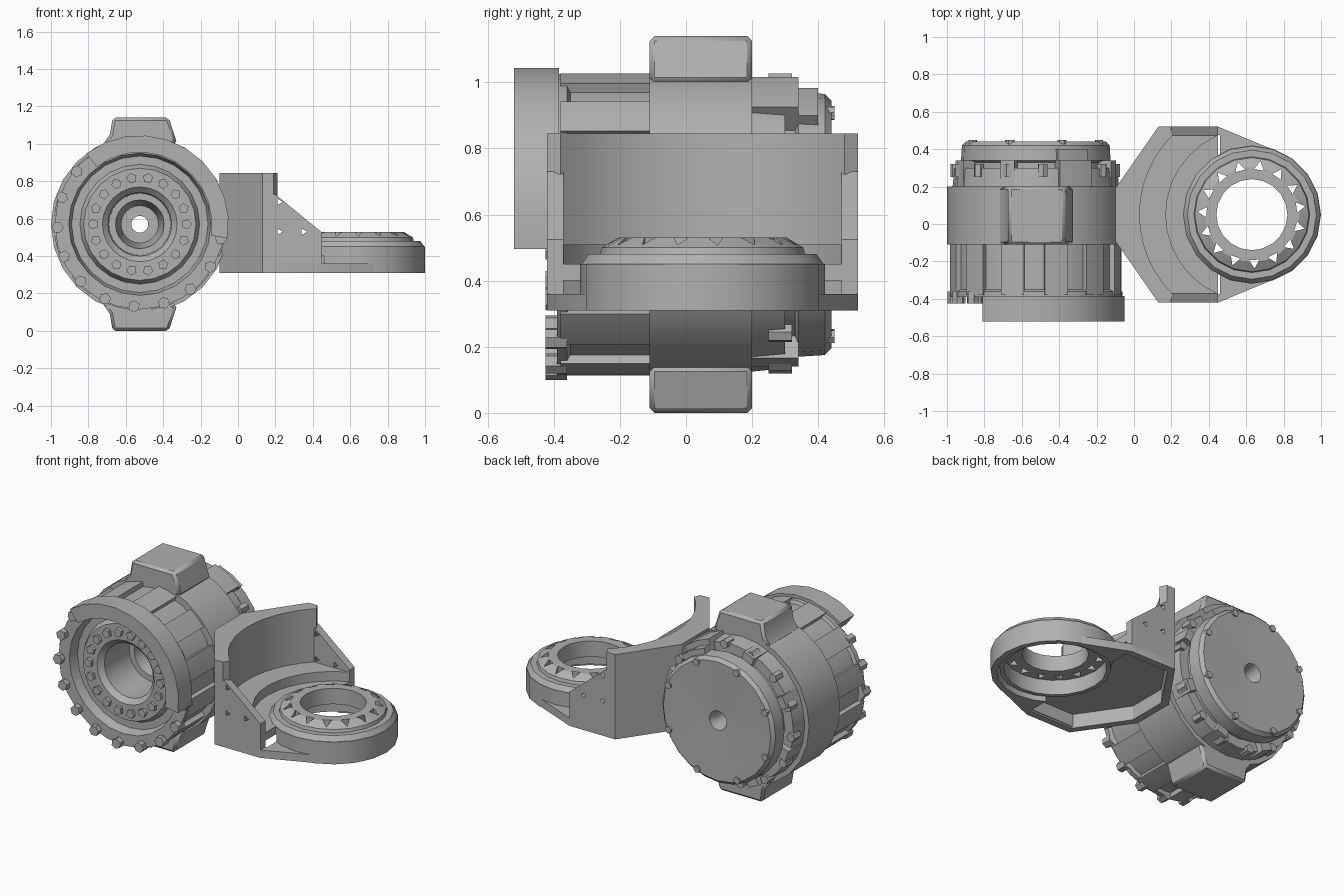
import bpy, bmesh, math
from math import cos, sin, radians

cube = bpy.data.objects.get("Cube")
if cube:
    bpy.data.objects.remove(cube)

grey = bpy.data.materials.new("machined grey")
grey.use_nodes = True
GREY = (0.44, 0.44, 0.44, 1)
grey.diffuse_color = GREY
grey.node_tree.nodes["Principled BSDF"].inputs["Base Color"].default_value = GREY

MX, MZ = -0.525, 0.57      # motor axis, runs along y
RX, RY = 0.63, 0.05        # mounting ring axis, runs along z


def finish(name, bm):
    bmesh.ops.recalc_face_normals(bm, faces=bm.faces)
    me = bpy.data.meshes.new(name)
    bm.to_mesh(me)
    bm.free()
    me.materials.append(grey)
    ob = bpy.data.objects.new(name, me)
    bpy.context.scene.collection.objects.link(ob)
    return ob


def add_prism(bm, pts, axis, lo, hi):
    put = (lambda a, b, h: (a, h, b)) if axis == "y" else (lambda a, b, h: (a, b, h))
    low = [bm.verts.new(put(a, b, lo)) for a, b in pts]
    high = [bm.verts.new(put(a, b, hi)) for a, b in pts]
    bm.faces.new(low)
    bm.faces.new(high)
    for i in range(len(pts)):
        j = (i + 1) % len(pts)
        bm.faces.new((low[i], low[j], high[j], high[i]))


def prisms(name, outlines, axis, lo, hi):
    bm = bmesh.new()
    for pts in outlines:
        add_prism(bm, pts, axis, lo, hi)
    return finish(name, bm)


def lathe(name, profile, axis, centre, n):
    bm = bmesh.new()
    rings = []
    for k in range(n):
        t = 2 * math.pi * k / n
        ring = []
        for r, h in profile:
            a, b = centre[0] + r * cos(t), centre[1] + r * sin(t)
            ring.append(bm.verts.new((a, h, b) if axis == "y" else (a, b, h)))
        rings.append(ring)
    m = len(profile)
    for k in range(n):
        p, q = rings[k], rings[(k + 1) % n]
        for i in range(m):
            j = (i + 1) % m
            bm.faces.new((p[i], p[j], q[j], q[i]))
    return finish(name, bm)


def arc(cx, cy, r, a0, a1, n):
    return [(cx + r * cos(radians(a0 + (a1 - a0) * i / n)),
             cy + r * sin(radians(a0 + (a1 - a0) * i / n))) for i in range(n + 1)]


def sector(r0, r1, a0, a1, n):
    return arc(MX, MZ, r1, a0, a1, n) + arc(MX, MZ, r0, a1, a0, n)


def polygon(cx, cy, r, sides, turn=0):
    return arc(cx, cy, r, turn, turn + 360, sides)[:-1]


def bolt_ring(cx, cy, r, size, sides, angles):
    return [polygon(cx + r * cos(radians(a)), cy + r * sin(radians(a)), size, sides, a)
            for a in angles]


def cut(ob, cutter):
    mod = ob.modifiers.new("cut", "BOOLEAN")
    mod.operation = "DIFFERENCE"
    mod.solver = "EXACT"
    mod.object = cutter
    dg = bpy.context.evaluated_depsgraph_get()
    ob_mesh = bpy.data.meshes.new_from_object(ob.evaluated_get(dg))
    ob.modifiers.clear()
    ob.data = ob_mesh
    bpy.data.objects.remove(cutter)


# Motor housing: back cap, bolt ring, centre band, drum, then the stepped bore
lathe("motor_housing", [
    (0.045, 0.38), (0.06, 0.43), (0.375, 0.44), (0.395, 0.42), (0.40, 0.34),
    (0.375, 0.33), (0.375, 0.30), (0.435, 0.30), (0.445, 0.20),
    (0.475, 0.20), (0.475, -0.11), (0.435, -0.11), (0.435, -0.35), (0.455, -0.36),
    (0.455, -0.39), (0.38, -0.39), (0.365, -0.33), (0.32, -0.33), (0.30, -0.37),
    (0.20, -0.37), (0.17, -0.34), (0.165, -0.10), (0.13, -0.10), (0.10, 0.10),
    (0.045, 0.10)], "y", (MX, MZ), 24)

# Ribs around the drum and the back, and the partial front flange
prisms("drum_ribs", [sector(0.42, 0.46, a, a + 16, 2) for a in range(8, 360, 30)],
       "y", -0.38, -0.11)
prisms("front_flange", [sector(0.385, 0.475, -9, 127, 10)], "y", -0.52, -0.385)
prisms("back_clamps", [sector(0.36, 0.445, a, a + 10, 1) for a in range(15, 360, 45)],
       "y", 0.19, 0.34)
prisms("back_block", [sector(0.36, 0.465, 50, 74, 2)], "y", 0.19, 0.34)
prisms("back_block_step", [sector(0.36, 0.43, 50, 74, 2)], "y", 0.33, 0.40)

# Fasteners
prisms("front_bolts", bolt_ring(MX, MZ, 0.44, 0.032, 6, range(140, 351, 21)),
       "y", -0.425, -0.36)
prisms("inner_bolts", bolt_ring(MX, MZ, 0.25, 0.028, 5, range(0, 360, 20)),
       "y", -0.39, -0.36)
prisms("back_bolts", bolt_ring(MX, MZ, 0.43, 0.028, 6, range(10, 360, 25)),
       "y", 0.25, 0.32)
prisms("cap_bolts", bolt_ring(MX, MZ, 0.365, 0.022, 6, range(22, 360, 45)),
       "y", 0.42, 0.45)

# Mounting lugs above and below the centre band, with bevelled edges
lug = [(-0.20, 0.42), (-0.16, 0.48), (-0.145, 0.57), (0.155, 0.57), (0.20, 0.43)]
for name, s in (("top_lug", 1), ("bottom_lug", -1)):
    ob = prisms(name, [[(MX + a, MZ + s * b) for a, b in lug]], "y", -0.11, 0.20)
    bev = ob.modifiers.new("bevel", "BEVEL")
    bev.width = 0.015
    bev.segments = 1


def mirrored(side, tip=()):
    """Closed plan outline from one side, an optional tip, and the other side."""
    return ([(x, RY - y) for x, y in side] + list(tip)
            + [(x, RY + y) for x, y in reversed(side)])


# Bracket base: thin flange, taller back part and round end, hollow underneath
corner = [(-0.10, 0.14), (0.13, 0.47), (0.45, 0.47)]
inner = [(-0.055, 0.125), (0.15, 0.425), (0.46, 0.425)]
for name, outline, top in (
        ("base_flange", mirrored(corner, arc(RX, RY, 0.365, -65, 65, 10)), 0.36),
        ("base_back", mirrored(corner), 0.45),
        ("base_round", polygon(RX, RY, 0.37, 20), 0.45)):
    ob = prisms(name, [outline], "z", 0.31, top)
    cut(ob, prisms("cavity_cutter", [mirrored(inner)], "z", 0.25, 0.40))
    cut(ob, prisms("round_cutter", [polygon(RX, RY, 0.335, 20)], "z", 0.25, 0.405))
    cut(ob, prisms("ring_cutter", [polygon(RX, RY, 0.305, 20)], "z", 0.2, 0.6))

# Curved wall and the shelf at its foot
half = math.degrees(math.asin(0.43 / 0.60))
prisms("bracket_wall", [
    [(0.19, RY + 0.47), (0.13, RY + 0.47), (-0.10, RY + 0.14), (-0.10, RY - 0.14),
     (0.13, RY - 0.47), (0.19, RY - 0.47)]
    + arc(RX, RY, 0.60, 180 + half, 180 - half, 12)], "z", 0.41, 0.845)
prisms("wall_shelf", [arc(RX, RY, 0.46, 114, 246, 12)
                      + arc(RX, RY, 0.62, 180 + half, 180 - half, 12)], "z", 0.42, 0.51)

# Sloped cheeks at both ends of the wall
cheek = [(0.13, 0.32), (0.17, 0.73), (0.20, 0.73), (0.45, 0.525), (0.45, 0.32)]
for name, lo in (("back_cheek", RY + 0.42), ("front_cheek", RY - 0.47)):
    ob = prisms(name, [cheek], "y", lo, lo + 0.05)
    holes = [polygon(x, z, 0.02, 3) for x, z in ((0.22, 0.69), (0.22, 0.53), (0.35, 0.53))]
    cut(ob, prisms("cheek_cutter", holes, "y", -1, 1))

# Mounting ring with its hanging tube and a circle of notched holes
ring = lathe("mounting_ring", [
    (0.19, 0.53), (0.255, 0.53), (0.305, 0.50), (0.31, 0.48), (0.345, 0.48),
    (0.37, 0.445), (0.365, 0.41), (0.32, 0.41), (0.32, 0.335), (0.295, 0.335),
    (0.295, 0.43), (0.19, 0.43)], "z", (RX, RY), 20)
cut(ring, prisms("hole_cutter", bolt_ring(RX, RY, 0.258, 0.032, 3, range(9, 360, 24)),
                 "z", 0.2, 0.7))

# Soft shading on round faces, crisp edges elsewhere
bpy.context.view_layer.update()
for ob in bpy.context.scene.objects:
    if ob.type == "MESH" and grey.name in ob.data.materials:
        bpy.ops.object.select_all(action="DESELECT")
        ob.select_set(True)
        bpy.context.view_layer.objects.active = ob
        bpy.ops.object.shade_smooth_by_angle(angle=radians(25))
